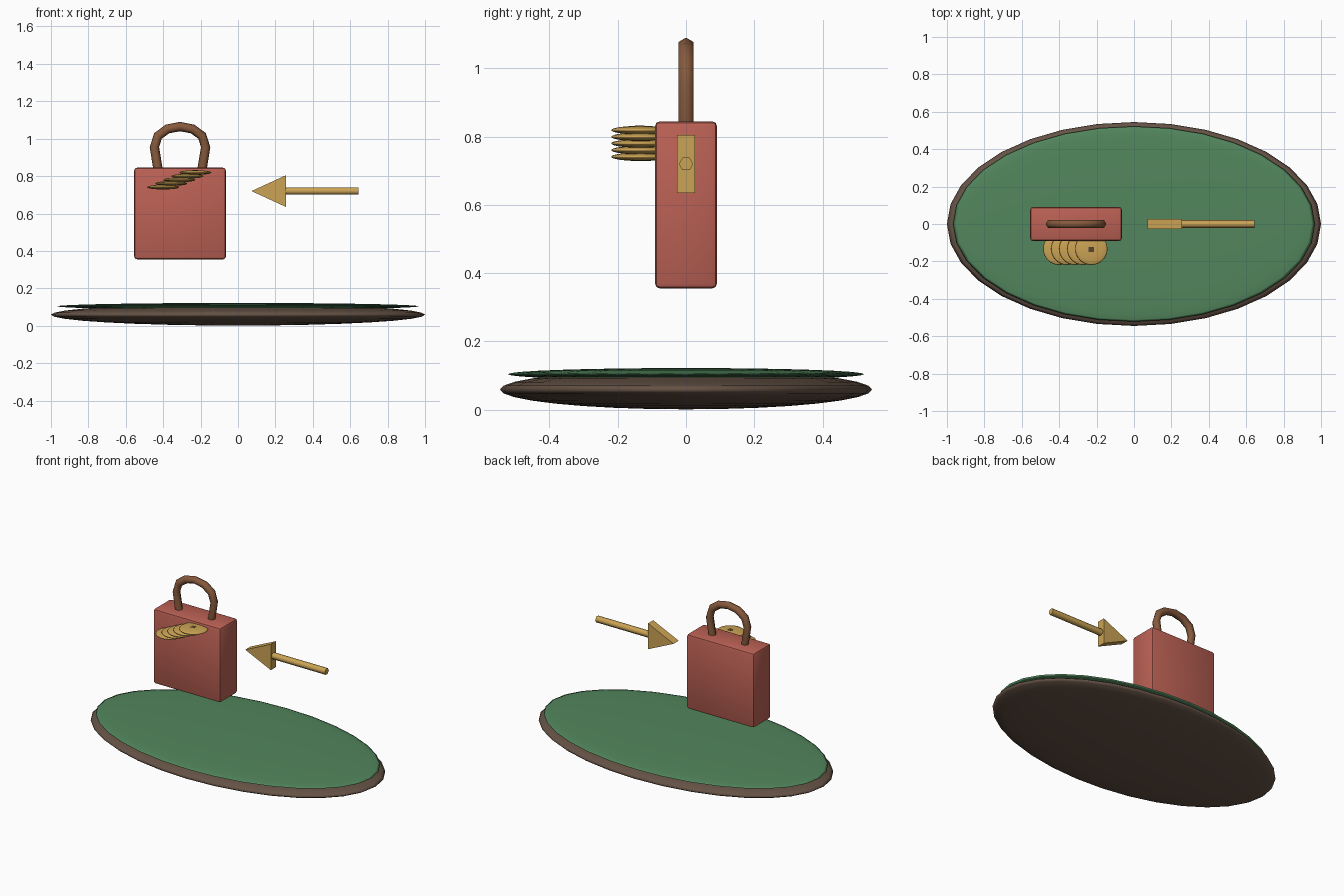
import bpy, bmesh
from math import pi, cos, sin, radians
from mathutils import Vector, Matrix

if "Cube" in bpy.data.objects:
    bpy.data.objects.remove(bpy.data.objects["Cube"])


def material(name, rgb):
    m = bpy.data.materials.new(name)
    m.diffuse_color = (*rgb, 1)
    m.use_nodes = True
    m.node_tree.nodes["Principled BSDF"].inputs["Base Color"].default_value = m.diffuse_color
    return m


RED = material("red_fabric", (0.50, 0.12, 0.09))
GREEN = material("green_felt", (0.085, 0.24, 0.11))
GOLD = material("gold", (0.60, 0.37, 0.09))
LEATHER = material("brown_leather", (0.24, 0.10, 0.045))
WOOD = material("dark_wood", (0.13, 0.085, 0.06))
DARK = material("dark_hole", (0.09, 0.06, 0.03))


def add(name, bm, mat, smooth=None):
    bmesh.ops.recalc_face_normals(bm, faces=bm.faces)
    me = bpy.data.meshes.new(name)
    bm.to_mesh(me)
    bm.free()
    me.materials.append(mat)
    ob = bpy.data.objects.new(name, me)
    bpy.context.collection.objects.link(ob)
    if smooth:
        bpy.ops.object.select_all(action='DESELECT')
        ob.select_set(True)
        bpy.context.view_layer.objects.active = ob
        bpy.ops.object.shade_smooth_by_angle(angle=radians(smooth))
    return ob


def disc(name, centre, radii, mat, seg=32):
    # flattened sphere
    bm = bmesh.new()
    bmesh.ops.create_uvsphere(bm, u_segments=seg, v_segments=seg // 2, radius=1,
                              matrix=Matrix.LocRotScale(Vector(centre), None, Vector(radii)))
    return add(name, bm, mat, 180)


def box(name, centre, size, mat, bevel=0):
    bm = bmesh.new()
    bmesh.ops.create_cube(bm, size=1,
                          matrix=Matrix.LocRotScale(Vector(centre), None, Vector(size)))
    if bevel:
        bmesh.ops.bevel(bm, geom=bm.edges[:], offset=bevel, segments=2,
                        profile=0.5, affect='EDGES')
    return add(name, bm, mat, 35)


def tube(name, path, radius, mat, phase=0.0, sides=6, smooth=75):
    # sweep a polygon along a path lying in the xz plane
    bm = bmesh.new()
    pts = [Vector((x, 0, z)) for x, z in path]
    rings = []
    for i, p in enumerate(pts):
        t = (pts[min(i + 1, len(pts) - 1)] - pts[max(i - 1, 0)]).normalized()
        n = Vector((-t.z, 0, t.x))
        rings.append([bm.verts.new(p + radius * (n * cos(a) + Vector((0, sin(a), 0))))
                      for a in (phase + 2 * pi * k / sides for k in range(sides))])
    for r, s in zip(rings, rings[1:]):
        for k in range(sides):
            j = (k + 1) % sides
            bm.faces.new((r[k], r[j], s[j], s[k]))
    bm.faces.new(rings[0])
    bm.faces.new(rings[-1])
    return add(name, bm, mat, smooth)


# oval tabletop: wooden rim with felt on top
disc("wood_base", (0, 0, 0.059), (1.0, 0.545, 0.058), WOOD)
disc("felt_top", (0, 0, 0.104), (0.967, 0.522, 0.018), GREEN)

# bag body
BAG_X = -0.31
box("bag_body", (BAG_X, 0, 0.60), (0.49, 0.182, 0.49), RED, 0.015)

# arched bag handle, mirrored half path
half = [(0.115, 0.82), (0.137, 0.955), (0.118, 1.015), (0.067, 1.052)]
path = ([(BAG_X - x, z) for x, z in half] + [(BAG_X, 1.065)]
        + [(BAG_X + x, z) for x, z in reversed(half)])
tube("bag_handle", path, 0.025, LEATHER)

# slanting stack of coins on the bag front
for i in range(5):
    disc(f"coin_{i + 1}", (-0.40 + 0.043 * i, -0.133, 0.741 + 0.0195 * i),
         (0.086, 0.086, 0.0125), GOLD)
box("coin_hole", (-0.228, -0.136, 0.825), (0.028, 0.028, 0.014), DARK)

# arrow pointing at the bag
tube("arrow_shaft", [(0.25, 0.72), (0.645, 0.72)], 0.021, GOLD, phase=pi / 2)
bm = bmesh.new()
face = bm.faces.new([bm.verts.new((x, -0.027, z))
                     for x, z in ((0.072, 0.72), (0.257, 0.635), (0.257, 0.805))])
new = bmesh.ops.extrude_face_region(bm, geom=[face])["geom"]
bmesh.ops.translate(bm, vec=(0, 0.054, 0),
                    verts=[v for v in new if isinstance(v, bmesh.types.BMVert)])
add("arrow_head", bm, GOLD)
